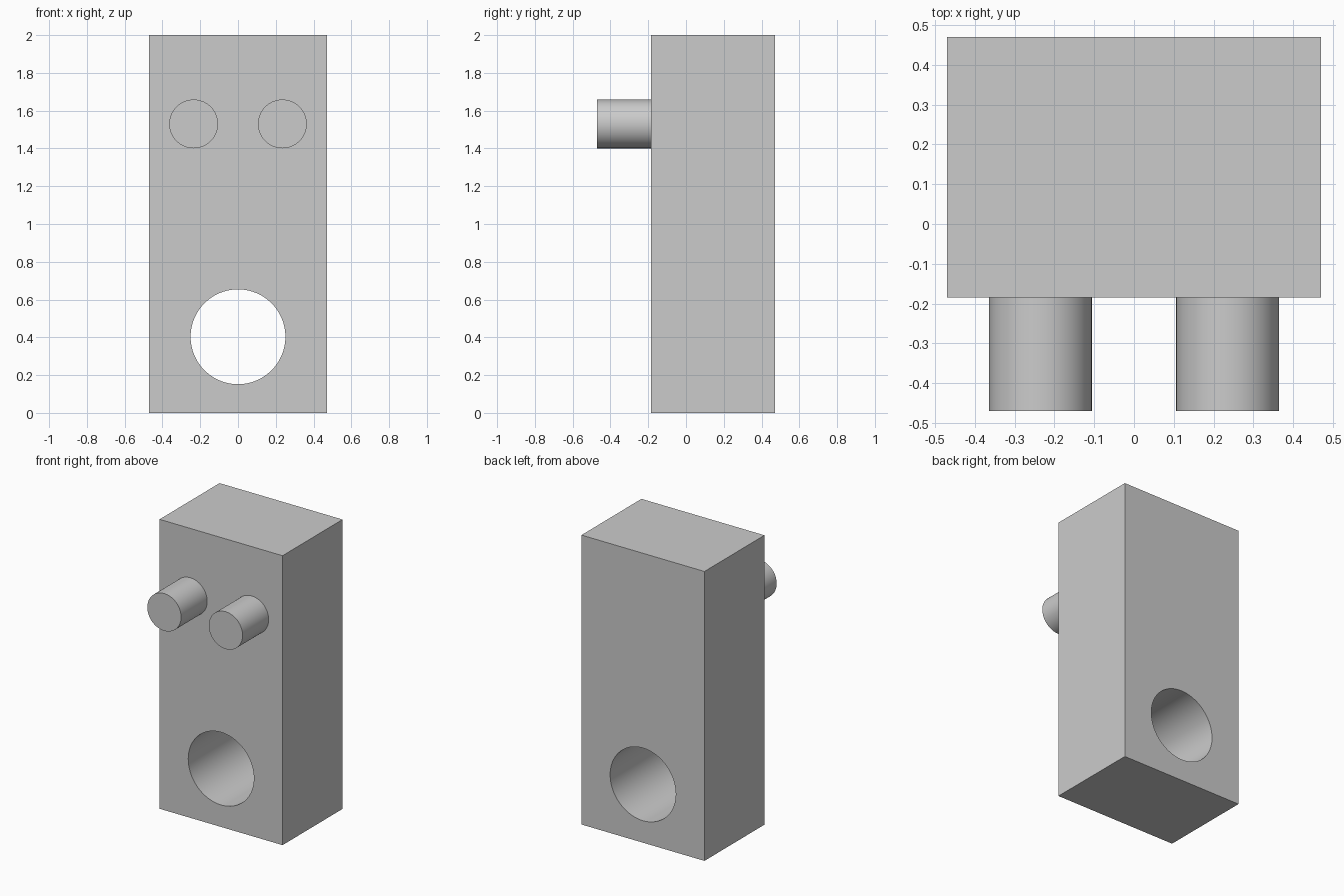
import bpy
import math

cube = bpy.data.objects.get("Cube")
if cube:
    bpy.data.objects.remove(cube, do_unlink=True)

# Single plain grey
GREY = (0.6, 0.6, 0.6, 1.0)
grey = bpy.data.materials.new("plain grey")
grey.use_nodes = True
grey.diffuse_color = GREY
bsdf = next(n for n in grey.node_tree.nodes if n.type == "BSDF_PRINCIPLED")
bsdf.inputs["Base Color"].default_value = GREY

FRONT, BACK = -0.185, 0.47
HALF_WIDTH, HEIGHT = 0.47, 2.0


def cylinder_y(name, x, z, radius, y0, y1):
    """Cylinder whose axis runs front to back."""
    bpy.ops.mesh.primitive_cylinder_add(
        vertices=96, radius=radius, depth=y1 - y0,
        location=(x, (y0 + y1) / 2, z), rotation=(math.pi / 2, 0, 0))
    obj = bpy.context.object
    obj.name = name
    obj.data.materials.append(grey)
    return obj


def smooth(obj):
    bpy.ops.object.select_all(action="DESELECT")
    obj.select_set(True)
    bpy.context.view_layer.objects.active = obj
    bpy.ops.object.shade_smooth_by_angle(angle=math.radians(30))


# Block body
bpy.ops.mesh.primitive_cube_add(size=1, location=(0, (FRONT + BACK) / 2, HEIGHT / 2))
block = bpy.context.object
block.name = "block"
block.scale = (2 * HALF_WIDTH, BACK - FRONT, HEIGHT)
bpy.ops.object.transform_apply(location=False, rotation=False, scale=True)
block.data.materials.append(grey)

# Round hole through the lower part
cutter = cylinder_y("hole_cutter", 0, 0.403, 0.251, FRONT - 0.1, BACK + 0.1)
hole = block.modifiers.new("hole", "BOOLEAN")
hole.operation = "DIFFERENCE"
hole.solver = "EXACT"
hole.object = cutter
bpy.ops.object.select_all(action="DESELECT")
block.select_set(True)
bpy.context.view_layer.objects.active = block
bpy.ops.object.modifier_apply(modifier=hole.name)
bpy.data.objects.remove(cutter, do_unlink=True)
smooth(block)

# Pair of pegs on the front, seated slightly into the block
for side, sign in (("left", 1), ("right", -1)):
    smooth(cylinder_y(side + "_peg", sign * 0.235, 1.53, 0.129, -0.47, FRONT + 0.01))
